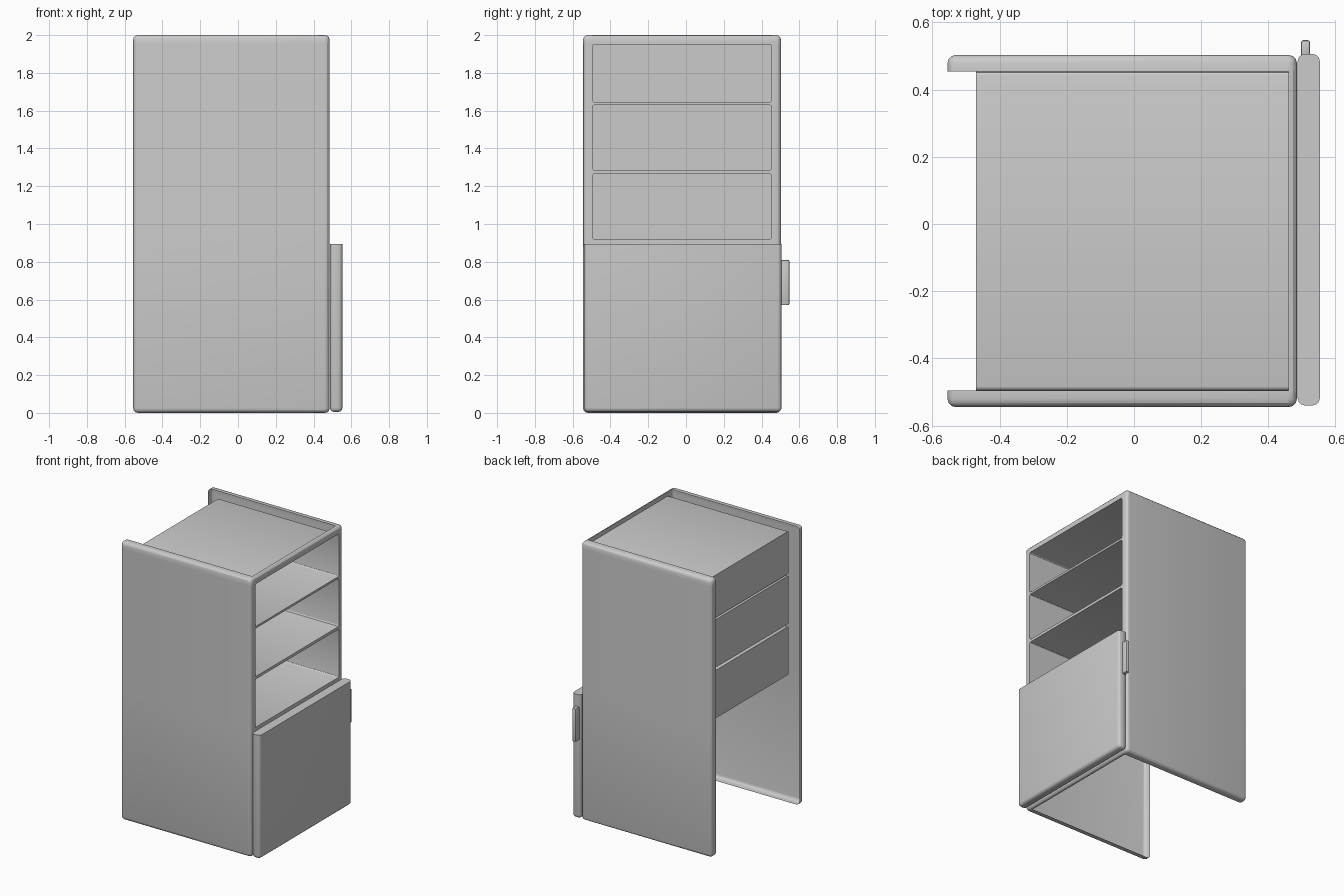
import bpy, bmesh
from mathutils import Vector, Matrix

if "Cube" in bpy.data.objects:
    bpy.data.objects.remove(bpy.data.objects["Cube"])


def box(x0, x1, y0, y1, z0, z1, bevel, segments=3):
    """bmesh box with all edges rounded"""
    bm = bmesh.new()
    size = Vector((x1 - x0, y1 - y0, z1 - z0))
    mid = Vector((x0 + x1, y0 + y1, z0 + z1)) / 2
    bmesh.ops.create_cube(bm, size=1, matrix=Matrix.Translation(mid) @ Matrix.Diagonal((*size, 1)))
    bmesh.ops.bevel(bm, geom=bm.edges[:], offset=bevel, segments=segments,
                    profile=0.5, affect='EDGES')
    return bm


def cut(bm, axis, value, trim=False):
    """slice the mesh on an axis plane, optionally removing the upper side"""
    co, no = Vector(), Vector()
    co[axis], no[axis] = value, 1
    geom = bm.verts[:] + bm.edges[:] + bm.faces[:]
    return bmesh.ops.bisect_plane(bm, geom=geom, plane_co=co, plane_no=no, clear_outer=trim)


def finish(bm, name):
    me = bpy.data.meshes.new(name)
    bm.to_mesh(me)
    bm.free()
    ob = bpy.data.objects.new(name, me)
    bpy.context.collection.objects.link(ob)
    bpy.ops.object.select_all(action='DESELECT')
    ob.select_set(True)
    bpy.context.view_layer.objects.active = ob
    bpy.ops.object.shade_smooth_by_angle()
    return ob


# Cabinet shell: thin rounded box, open at top, bottom and back with narrow lips
Y0, Y1, XF, XB = -0.495, 0.453, 0.485, -0.47
shelves = [(0.92, 1.265), (1.285, 1.63), (1.645, 1.95)]
bm = box(-0.555, XF, -0.545, 0.503, 0.0, 2.0, 0.025)
for y in (Y0, Y1):
    cut(bm, 1, y)
cut(bm, 0, 0.459)
gone = []
for f in bm.faces:
    c = f.calc_center_median()
    if c.x < 0.459 and Y0 < c.y < Y1:
        gone.append(f)
bmesh.ops.delete(bm, geom=gone, context='FACES')

# Three compartments pushed back from the front panel
for z in [z for pair in shelves for z in pair]:
    cut(bm, 2, z)
windows = []
for f in bm.faces:
    c = f.calc_center_median()
    if c.x > XF - 0.001 and Y0 < c.y < Y1 and any(a < c.z < b for a, b in shelves):
        windows.append(f)
for f in windows:
    res = bmesh.ops.extrude_face_region(bm, geom=[f])
    moved = [v for v in res['geom'] if isinstance(v, bmesh.types.BMVert)]
    bmesh.ops.translate(bm, verts=moved, vec=(XB - XF, 0, 0))
    if f.is_valid:
        bmesh.ops.delete(bm, geom=[f], context='FACES_ONLY')
bm.normal_update()
corners = [e for e in bm.edges
           if min(v.co.x for v in e.verts) < XB + 0.001
           and max(v.co.x for v in e.verts) > XF - 0.001]
bmesh.ops.bevel(bm, geom=corners, offset=0.012, segments=3, profile=0.5, affect='EDGES')
finish(bm, "cabinet_shell")

# Lower door: rounded panel cut flat at its top
bm = box(0.487, 0.553, -0.54, 0.506, 0.005, 2.0, 0.022)
res = cut(bm, 2, 0.895, trim=True)
rim = [e for e in res['geom_cut'] if isinstance(e, bmesh.types.BMEdge)]
bmesh.ops.contextual_create(bm, geom=rim)
finish(bm, "lower_door")

# Handle on the door's side edge
finish(box(0.497, 0.524, 0.495, 0.547, 0.57, 0.81, 0.007, 2), "door_handle")
